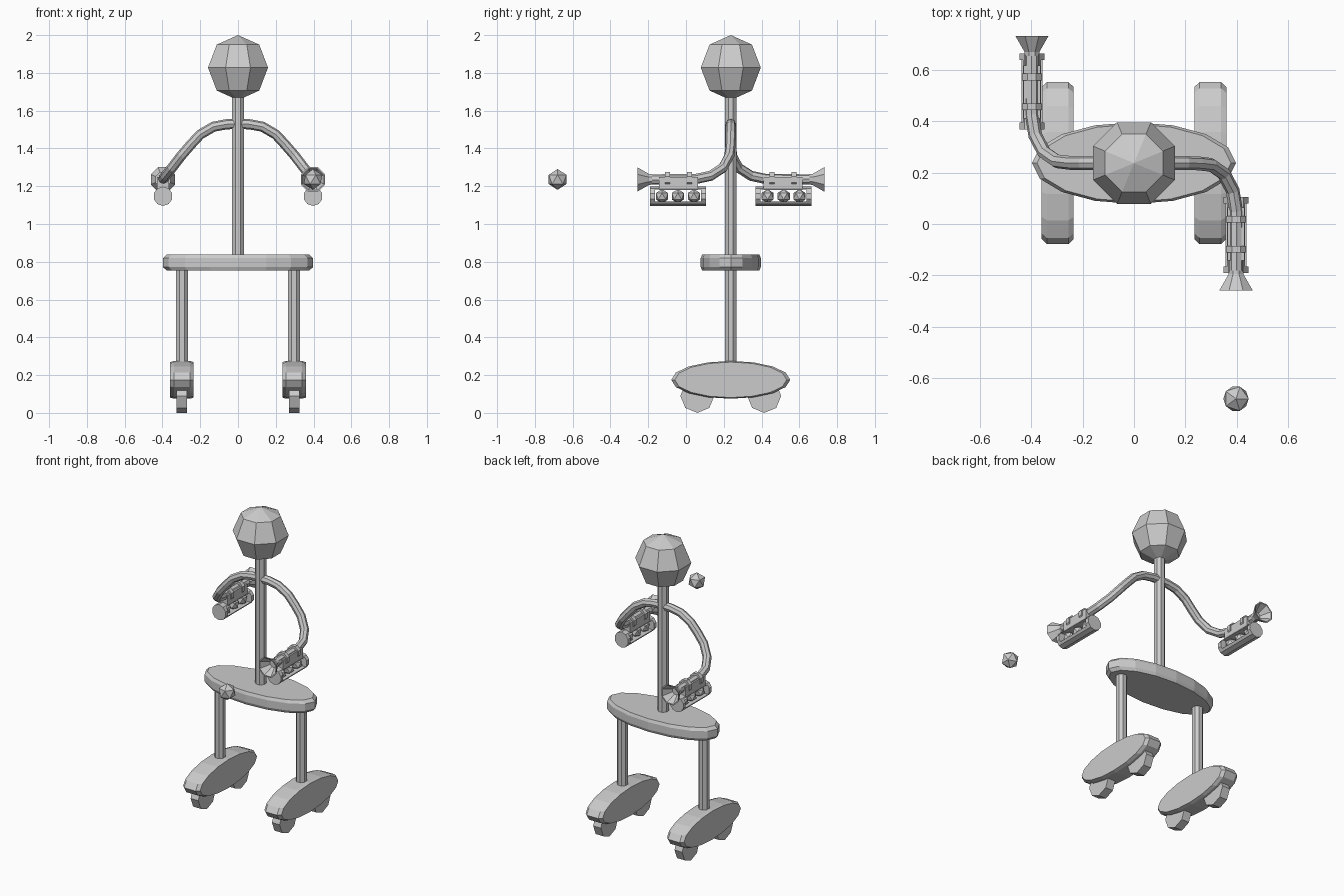
import bpy, bmesh
from math import cos, sin, pi, tau

if "Cube" in bpy.data.objects:
    bpy.data.objects.remove(bpy.data.objects["Cube"])

CY = 0.237  # y of the body axis


def mesh_object(name, bm):
    bmesh.ops.recalc_face_normals(bm, faces=bm.faces)
    me = bpy.data.meshes.new(name)
    bm.to_mesh(me)
    bm.free()
    ob = bpy.data.objects.new(name, me)
    bpy.context.collection.objects.link(ob)
    return ob


def lathe(name, profile, n, loc, axis='Z', scale=(1, 1), phase=0.0):
    """Capped turned solid from (radius, height) points along an axis."""
    bm = bmesh.new()
    rings = []
    for r, h in profile:
        ring = []
        for i in range(n):
            a = tau * (i + phase) / n
            u, v = r * cos(a) * scale[0], r * sin(a) * scale[1]
            p = {'X': (h, u, v), 'Y': (u, h, v), 'Z': (u, v, h)}[axis]
            ring.append(bm.verts.new([p[k] + loc[k] for k in range(3)]))
        rings.append(ring)
    for a, b in zip(rings, rings[1:]):
        for i in range(n):
            j = (i + 1) % n
            bm.faces.new((a[i], a[j], b[j], b[i]))
    bm.faces.new(rings[0])
    bm.faces.new(rings[-1])
    return mesh_object(name, bm)


def rounded(half, edge, inset):
    return [(inset, -half), (1, -edge), (1, edge), (inset, half)]


def box(name, lo, hi):
    bm = bmesh.new()
    bmesh.ops.create_cube(bm, size=1)
    for v in bm.verts:
        v.co = [(lo[k] + hi[k]) / 2 + v.co[k] * (hi[k] - lo[k]) for k in range(3)]
    return mesh_object(name, bm)


def ball(name, r, loc):
    bm = bmesh.new()
    bmesh.ops.create_icosphere(bm, subdivisions=1, radius=r)
    bmesh.ops.translate(bm, verts=bm.verts, vec=loc)
    return mesh_object(name, bm)


# Head, an eight-sided sphere
R, HZ = 0.172, 1.828
lathe("head", [(max(R * sin(pi * k / 4), 0.0005), -R * cos(pi * k / 4)) for k in range(5)],
      8, (0, CY, HZ), phase=0.5)

# Spine and hip plate
lathe("spine", [(0.034, 0.80), (0.034, 1.70)], 8, (0, CY, 0), phase=0.5)
lathe("hip_plate", rounded(0.043, 0.024, 0.95), 16, (0, CY, 0.796), scale=(0.397, 0.159))

# Legs, skate feet and wheels
for side, sx in (("left", -1), ("right", 1)):
    x = sx * 0.297
    lathe(side + "_leg", [(0.034, 0.2), (0.034, 0.78)], 8, (x, CY, 0), phase=0.5)
    lathe(side + "_foot", rounded(0.062, 0.042, 0.94), 16, (x, CY, 0.175), 'X', (0.315, 0.1))
    for end, dy in (("front", -0.177), ("back", 0.177)):
        lathe(f"{side}_{end}_wheel", [(0.09, -0.028), (0.09, 0.028)], 8,
              (x, CY + dy, 0.09), 'X')

# Arm with launcher; the second one is turned half round the spine
X, Z, MZ = 0.397, 1.236, 1.147
ARM = [(0, CY, 1.53), (0.06, CY, 1.528), (0.13, CY, 1.515), (0.2, CY, 1.474),
       (0.25, 0.236, 1.42), (0.3, 0.23, 1.362), (0.35, 0.195, 1.297),
       (0.384, 0.13, 1.255), (X, 0.05, 1.238), (X, -0.19, Z)]


def arm(side):
    cu = bpy.data.curves.new(side + "_arm", 'CURVE')
    cu.dimensions = '3D'
    cu.bevel_depth = 0.027
    cu.bevel_resolution = 2
    cu.use_fill_caps = True
    sp = cu.splines.new('POLY')
    sp.points.add(len(ARM) - 1)
    for p, co in zip(sp.points, ARM):
        p.co = (*co, 1)
    sp.use_smooth = False
    tube = bpy.data.objects.new(side + "_arm", cu)
    bpy.context.collection.objects.link(tube)
    parts = [tube]
    # Hollow flared muzzle
    parts.append(lathe(side + "_muzzle",
                       [(0.03, -0.18), (0.031, -0.195), (0.07, -0.258), (0.062, -0.258),
                        (0.024, -0.2)], 8, (X, 0, Z), 'Y', phase=0.5))
    # Clamp rings and bracket
    for y in (-0.098, 0.018):
        parts.append(lathe(side + "_clamp", [(0.043, y - 0.013), (0.043, y + 0.013)], 8,
                           (X, 0, Z), 'Y', phase=0.5))
    parts.append(box(side + "_bracket", (X - 0.033, -0.143, 1.18), (X + 0.033, 0.064, 1.25)))
    # Magazine with a side window showing the balls
    mag = lathe(side + "_magazine", [(0.051, -0.19), (0.051, 0.106)], 10, (X, 0, MZ), 'Y',
                phase=0.5)
    cutter = box(side + "_window_cutter", (X - 0.1, -0.165, 1.12), (X + 0.1, 0.08, 1.182))
    cutter.hide_render = True
    cutter.display_type = 'WIRE'
    mod = mag.modifiers.new("window", 'BOOLEAN')
    mod.operation = 'DIFFERENCE'
    mod.solver = 'EXACT'
    mod.object = cutter
    parts += [mag, cutter]
    for y in (-0.127, -0.043, 0.042):
        parts.append(ball(side + "_loaded_ball", 0.038, (X, y, MZ)))
    return parts


arm("right")
for ob in arm("left"):
    ob.rotation_euler = (0, 0, pi)
    ob.location = (0, 2 * CY, 0)

# Ball in flight
ball("fired_ball", 0.055, (X, -0.68, Z))
